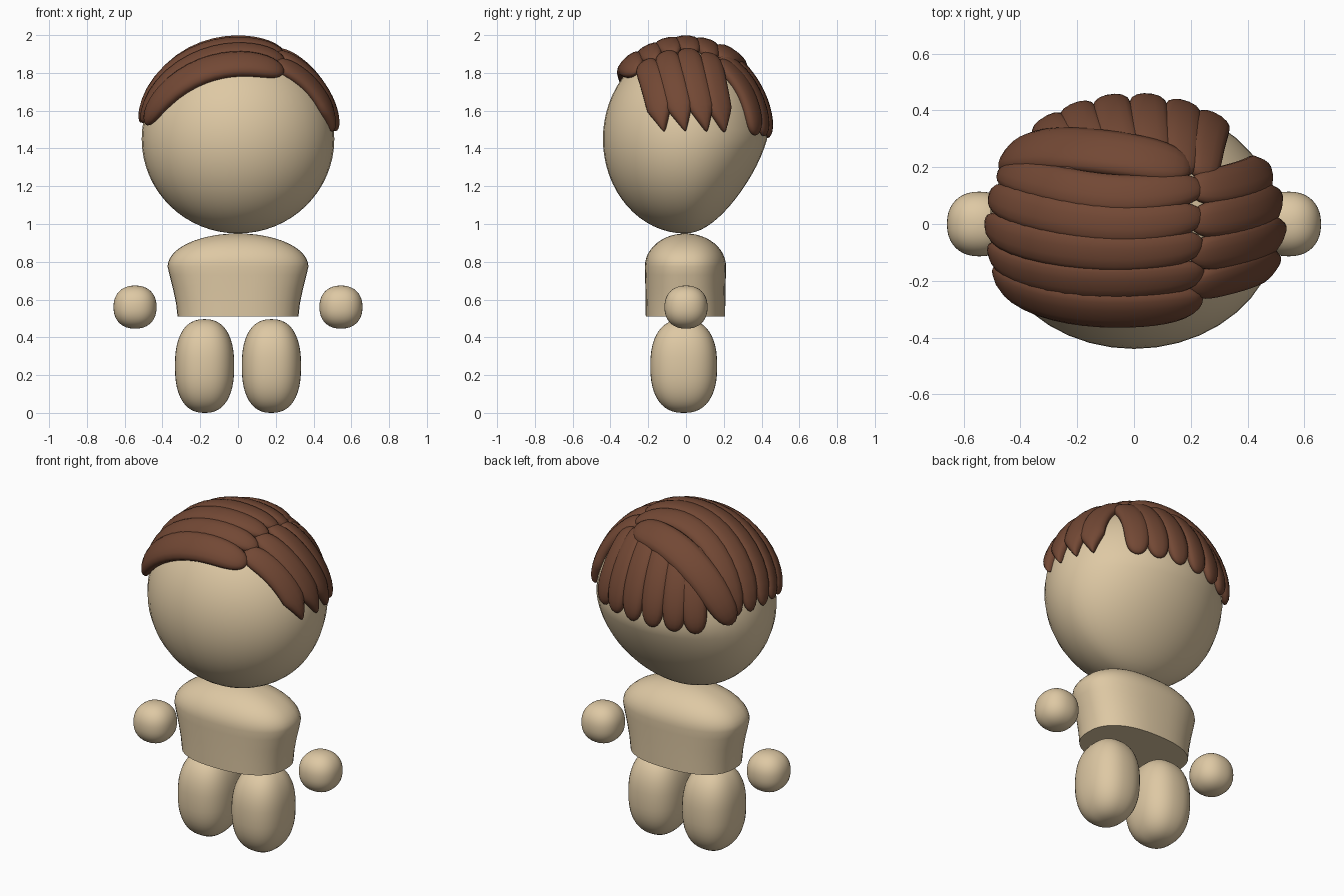
import bpy, bmesh
from math import sin, cos, pi, copysign
from mathutils import Vector

if "Cube" in bpy.data.objects:
    bpy.data.objects.remove(bpy.data.objects["Cube"])

HEAD_C = Vector((0, -0.005, 1.45))
HEAD_R = Vector((0.51, 0.435, 0.5))


def material(name, color):
    m = bpy.data.materials.new(name)
    m.diffuse_color = color
    m.use_nodes = True
    m.node_tree.nodes["Principled BSDF"].inputs["Base Color"].default_value = m.diffuse_color
    return m


SKIN = material("tan", (0.73, 0.58, 0.37, 1))
BROWN = material("brown", (0.17, 0.065, 0.035, 1))


def spow(v, p):
    return copysign(abs(v) ** p, v)


def loft(name, rings, mat, angle=40):
    """Skin a list of equal-length rings and cap both ends."""
    bm = bmesh.new()
    vs = [[bm.verts.new(p) for p in r] for r in rings]
    n = len(rings[0])
    for a, b in zip(vs, vs[1:]):
        for i in range(n):
            j = (i + 1) % n
            bm.faces.new((a[i], a[j], b[j], b[i]))
    bm.faces.new(vs[0][::-1])
    bm.faces.new(vs[-1])
    bmesh.ops.recalc_face_normals(bm, faces=bm.faces)
    me = bpy.data.meshes.new(name)
    bm.to_mesh(me)
    bm.free()
    ob = bpy.data.objects.new(name, me)
    bpy.context.collection.objects.link(ob)
    me.materials.append(mat)
    bpy.ops.object.select_all(action='DESELECT')
    ob.select_set(True)
    bpy.context.view_layer.objects.active = ob
    bpy.ops.object.shade_smooth_by_angle(angle=angle * pi / 180)
    return ob


def ring(c, rx, ry, z, e=2.0, n=40):
    return [Vector((c[0] + rx * spow(cos(2 * pi * i / n), 2 / e),
                    c[1] + ry * spow(sin(2 * pi * i / n), 2 / e), z)) for i in range(n)]


def blob(name, c, r, e=2.0, n=24):
    """Superellipsoid: e = 2 is an ellipsoid, more is boxier."""
    rings = []
    for k in range(n + 1):
        a = -pi / 2 + pi * min(max(k / n, 0.004), 0.996)
        s = cos(a) ** (2 / e)
        rings.append(ring(c, r[0] * s, r[1] * s, c[2] + r[2] * spow(sin(a), 2 / e), e))
    return loft(name, rings, SKIN)


# Head, with the lower back drawn in
head = blob("head", HEAD_C, HEAD_R, n=32)
for v in head.data.vertices:
    d = (HEAD_C.z - v.co.z) / HEAD_R.z
    if d > 0 and v.co.y > 0:
        v.co.y *= 1 - 0.33 * d

# Torso: flared sides, domed shoulders, flat bottom
profile = [(0.51, 0.32, 0.21), (0.58, 0.328, 0.211), (0.66, 0.345, 0.212),
           (0.73, 0.363, 0.214), (0.775, 0.373, 0.215)]
for k in range(1, 13):
    a = min(k / 12, 0.99) * pi / 2
    profile.append((0.775 + 0.175 * sin(a), 0.373 * cos(a), 0.215 * cos(a)))
loft("torso", [ring((0, -0.003), rx, ry, z, 2.4) for z, rx, ry in profile], SKIN)

# Legs and hands
for side, s in (("left", -1), ("right", 1)):
    blob(side + "_leg", (s * 0.177, -0.012, 0.248), (0.157, 0.177, 0.248), 2.4)
    blob(side + "_hand", (s * 0.545, 0, 0.56), (0.114, 0.114, 0.114), 2.25)


def on_head(p):
    """Point and normal on the head ellipsoid in the direction of p."""
    q = p - HEAD_C
    u = Vector([q[i] / HEAD_R[i] for i in range(3)]).normalized()
    pt = HEAD_C + Vector([u[i] * HEAD_R[i] for i in range(3)])
    return pt, Vector([u[i] / HEAD_R[i] for i in range(3)]).normalized()


def lock(name, a, b, c, width, thick=0.036, lift=0.013, pointed=False, n=22, m=14):
    """Hair lock following the scalp through three guide points."""
    a, b, c = (on_head(Vector(p))[0] for p in (a, b, c))

    def at(t):
        return on_head(a * (2 * t - 1) * (t - 1) + b * 4 * t * (1 - t) + c * t * (2 * t - 1))

    rings = []
    for k in range(n + 1):
        t = 0.5 - 0.5 * cos(pi * k / n)
        p, nor = at(t)
        tan = (at(t + 0.01)[0] - at(t - 0.01)[0]).normalized()
        side = tan.cross(nor).normalized()
        f = max(1 - abs(2 * t - 1) ** 7, 0.003) ** 0.5
        w = f * (0.9 + 0.1 * sin(pi * t))
        if pointed and t > 0.78:
            w *= 1 - 0.75 * (t - 0.78) / 0.22
        rings.append([p + nor * (lift + thick * f * spow(sin(g), 0.9))
                      + side * width * w * spow(cos(g), 0.85)
                      for g in (2 * pi * i / m for i in range(m))])
    return loft(name, rings, BROWN, 60)


# Fringe and locks swept from the parting to the left
lock("fringe", (0.24, -0.26, 1.80), (-0.13, -0.285, 1.82), (-0.50, -0.17, 1.53), 0.085, 0.042, 0.018)
for i in range(4):
    y = -0.165 + 0.1 * i
    z = (1.86, 1.90, 1.905, 1.88)[i]
    lock(f"left_lock_{i + 1}", (0.245, y, z), (-0.12, y - 0.03, z + 0.03),
         (-0.50, -0.085 + 0.095 * i, 1.535), 0.072)

# Short pointed locks on the right of the parting
for i in range(4):
    y = -0.215 + 0.11 * i
    z = (1.84, 1.89, 1.905, 1.88)[i]
    ye = -0.115 + 0.112 * i
    lock(f"right_lock_{i + 1}", (0.19, y, z), (0.40, (y + ye) / 2 - 0.01, 1.74),
         (0.50, ye, 1.49), 0.072, 0.034, 0.008, True)

# Locks hanging down the back
for i in range(6):
    x = 0.29 - 0.122 * i
    lock(f"back_lock_{i + 1}", (x * 0.75 + 0.04, 0.17, 1.89), (x * 0.95 + 0.01, 0.335, 1.74),
         (x, 0.42 - 0.6 * x * x, 1.47 - 0.005 * i), 0.072, 0.034, 0.008)

# Broad lock covering the back left of the crown
lock("crown_lock", (0.20, 0.19, 1.87), (-0.16, 0.25, 1.83), (-0.46, 0.22, 1.49), 0.092, 0.04, 0.018)
